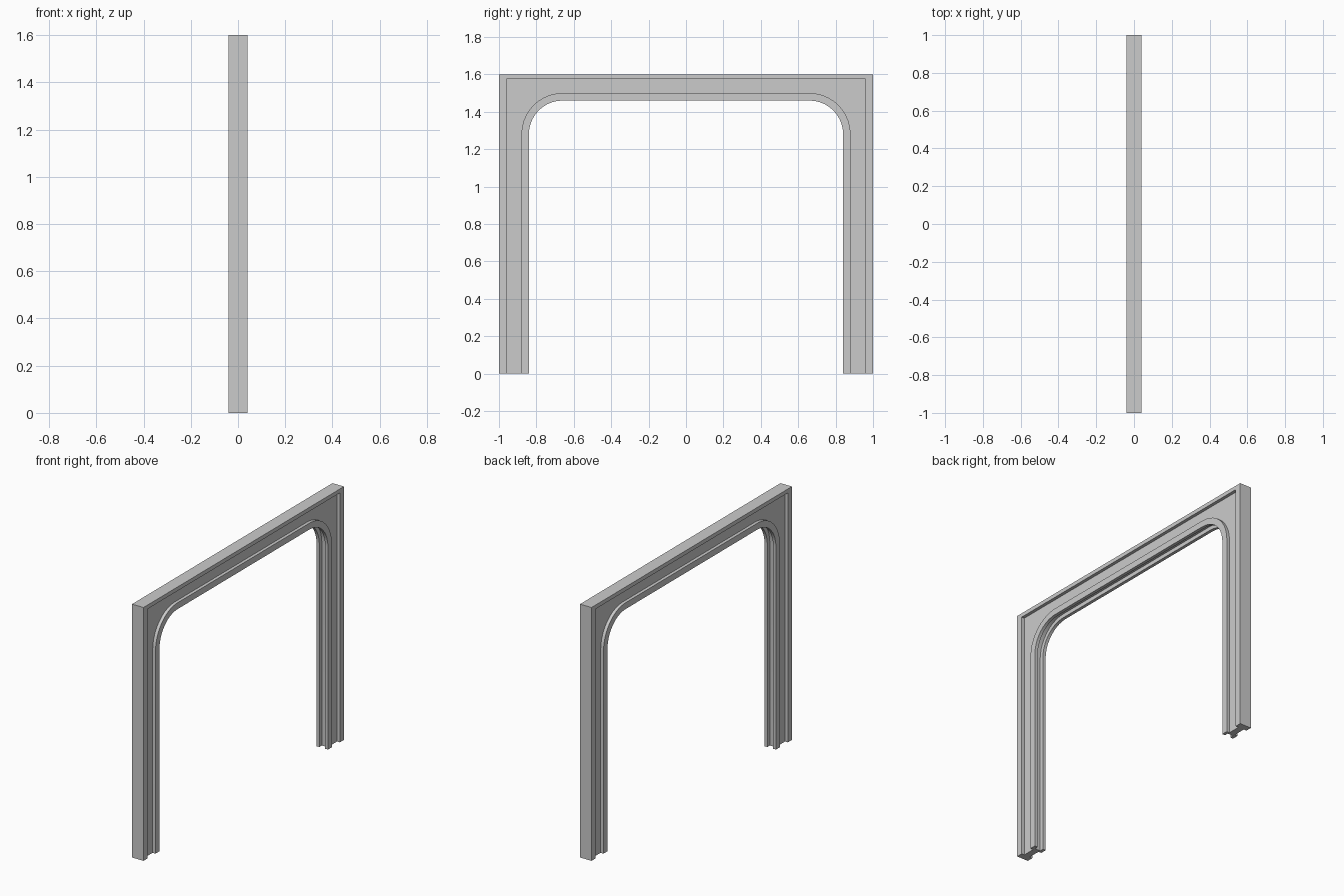
import bpy, bmesh, math

if "Cube" in bpy.data.objects:
    bpy.data.objects.remove(bpy.data.objects["Cube"])

HALF, WEB, SLOT = 0.04, 0.02, 0.02   # half thicknesses along x


def opening(y, top, r, n=10):
    """Points up one jamb, over the rounded head and down the other jamb."""
    left = [(-y, 0.0)]
    for i in range(n + 1):
        a = math.pi / 2 * i / n
        left.append((-y + r - r * math.cos(a), top - r + r * math.sin(a)))
    return left + [(-py, pz) for py, pz in reversed(left)]


def rect_path(y, top, n=10):
    """Square-cornered outline with a matching point count."""
    h = n // 2
    left = [(-y, 0.0)] + [(-y, top)] * (h + 1) + [(-y, top)] * (n - h)
    return left + [(-py, pz) for py, pz in reversed(left)]


# Outlines from the outer edge in to the opening
outer = rect_path(1.0, 1.6)
rebate = rect_path(0.96, 1.575)
bead = opening(0.88, 1.50, 0.22)
slot = opening(0.865, 1.485, 0.205)
inner = opening(0.84, 1.46, 0.18)

# Cross-section loop: (outline, x)
section = [(outer, HALF), (rebate, HALF), (rebate, WEB), (bead, WEB),
           (bead, HALF), (inner, HALF), (inner, SLOT), (slot, SLOT)]
section += [(path, -x) for path, x in reversed(section)]

bm = bmesh.new()
rings = [[bm.verts.new((x, *p)) for p in path] for path, x in section]
for a, b in zip(rings, rings[1:] + rings[:1]):
    for i in range(len(a) - 1):
        bm.faces.new((a[i], a[i + 1], b[i + 1], b[i]))
# Jamb feet
for end in (0, -1):
    bm.faces.new([r[end] for r in rings])
bmesh.ops.remove_doubles(bm, verts=bm.verts, dist=1e-5)
bmesh.ops.recalc_face_normals(bm, faces=bm.faces)
mesh = bpy.data.meshes.new("door_frame")
bm.to_mesh(mesh)
bm.free()
frame = bpy.data.objects.new("door_frame", mesh)
bpy.context.collection.objects.link(frame)
bpy.context.view_layer.objects.active = frame
frame.select_set(True)
bpy.ops.object.shade_smooth_by_angle(angle=math.radians(30))
